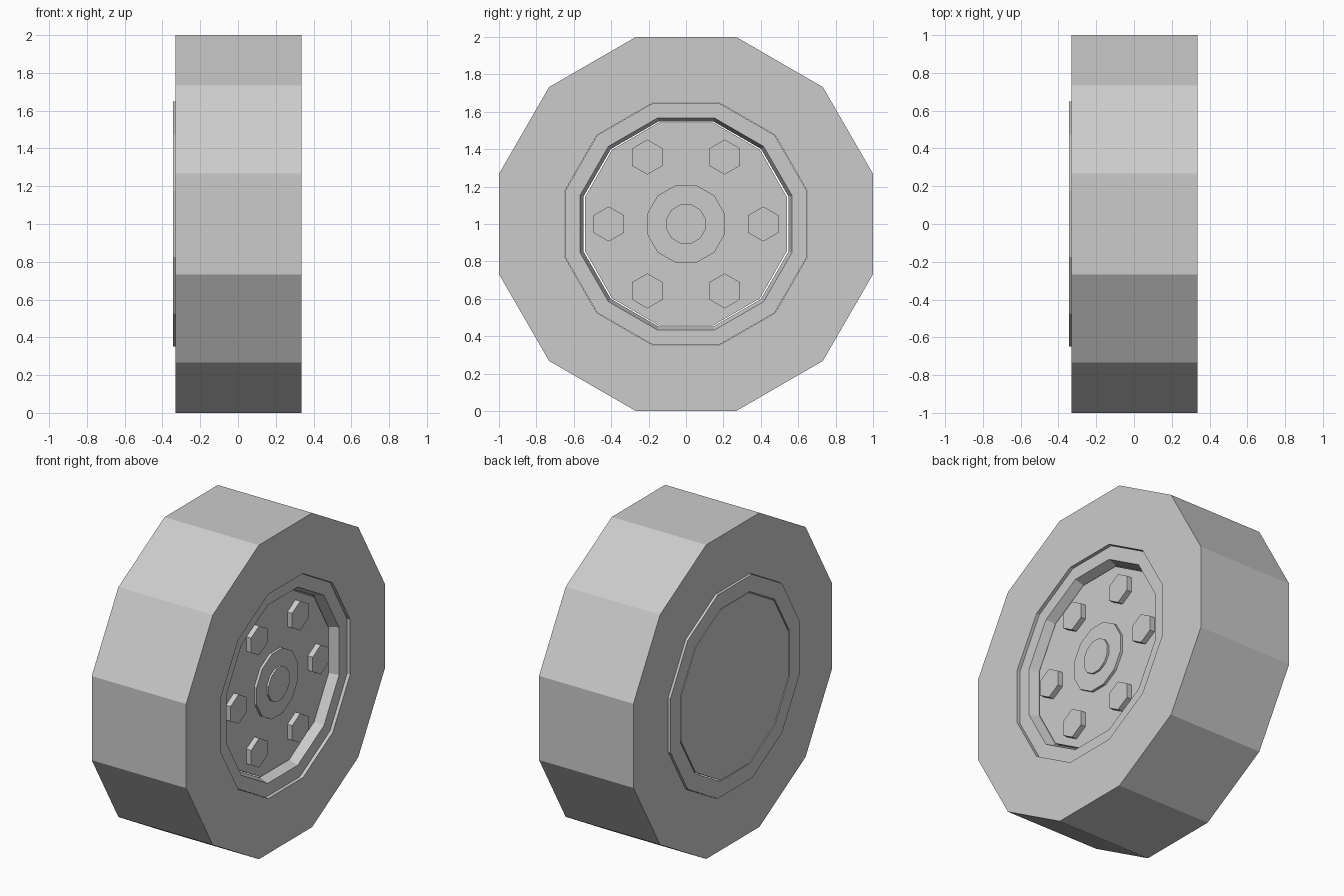
import bpy, bmesh, math
from mathutils import Vector

if "Cube" in bpy.data.objects:
    bpy.data.objects.remove(bpy.data.objects["Cube"])

CENTRE = Vector((0, 0, 1))


def lathe(name, profile, sides=12, ring=False, centre=(0, 0), squash=1.0, turn=0.5):
    """Spin (x, apothem) points around the x axis; ring=True closes the section, else caps the ends."""
    bm = bmesh.new()
    grow = 1 / math.cos(math.pi / sides)
    loops = []
    for x, a in profile:
        loop = []
        for i in range(sides):
            t = 2 * math.pi * (i + turn) / sides
            loop.append(bm.verts.new((x, centre[0] + squash * a * grow * math.cos(t),
                                      centre[1] + a * grow * math.sin(t))))
        loops.append(loop)
    pairs = list(zip(loops, loops[1:]))
    if ring:
        pairs.append((loops[-1], loops[0]))
    else:
        bm.faces.new(loops[0])
        bm.faces.new(loops[-1])
    for a, b in pairs:
        for i in range(sides):
            j = (i + 1) % sides
            bm.faces.new((a[i], a[j], b[j], b[i]))
    bmesh.ops.recalc_face_normals(bm, faces=bm.faces)
    mesh = bpy.data.meshes.new(name)
    bm.to_mesh(mesh)
    bm.free()
    obj = bpy.data.objects.new(name, mesh)
    obj.location = CENTRE
    bpy.context.collection.objects.link(obj)
    return obj


# Tyre: broad twelve-sided band
lathe("tyre", [(-0.33, 1.0), (0.335, 1.0), (0.335, 0.65), (-0.33, 0.65)], ring=True)

# Rim: tube shifted slightly to the inner side, with a tapering bore
lathe("rim", [(-0.345, 0.648), (0.315, 0.648), (0.315, 0.567), (0.26, 0.548), (-0.345, 0.548)], ring=True)

# Wheel disc: recessed on the outer side, flush on the inner side
DISC_X = 0.26
lathe("wheel_disc", [(-0.344, 0.543), (DISC_X, 0.543)], squash=0.993)

# Hub and its raised cap
lathe("hub", [(DISC_X - 0.02, 0.207), (DISC_X + 0.017, 0.207)])
lathe("hub_cap", [(DISC_X, 0.105), (DISC_X + 0.03, 0.105)])

# Six hexagonal wheel nuts
for k in range(6):
    t = math.radians(60 * k)
    lathe(f"wheel_nut_{k + 1}", [(DISC_X - 0.02, 0.081), (DISC_X + 0.034, 0.081)], sides=6,
          centre=(0.413 * math.cos(t), 0.413 * math.sin(t)))
